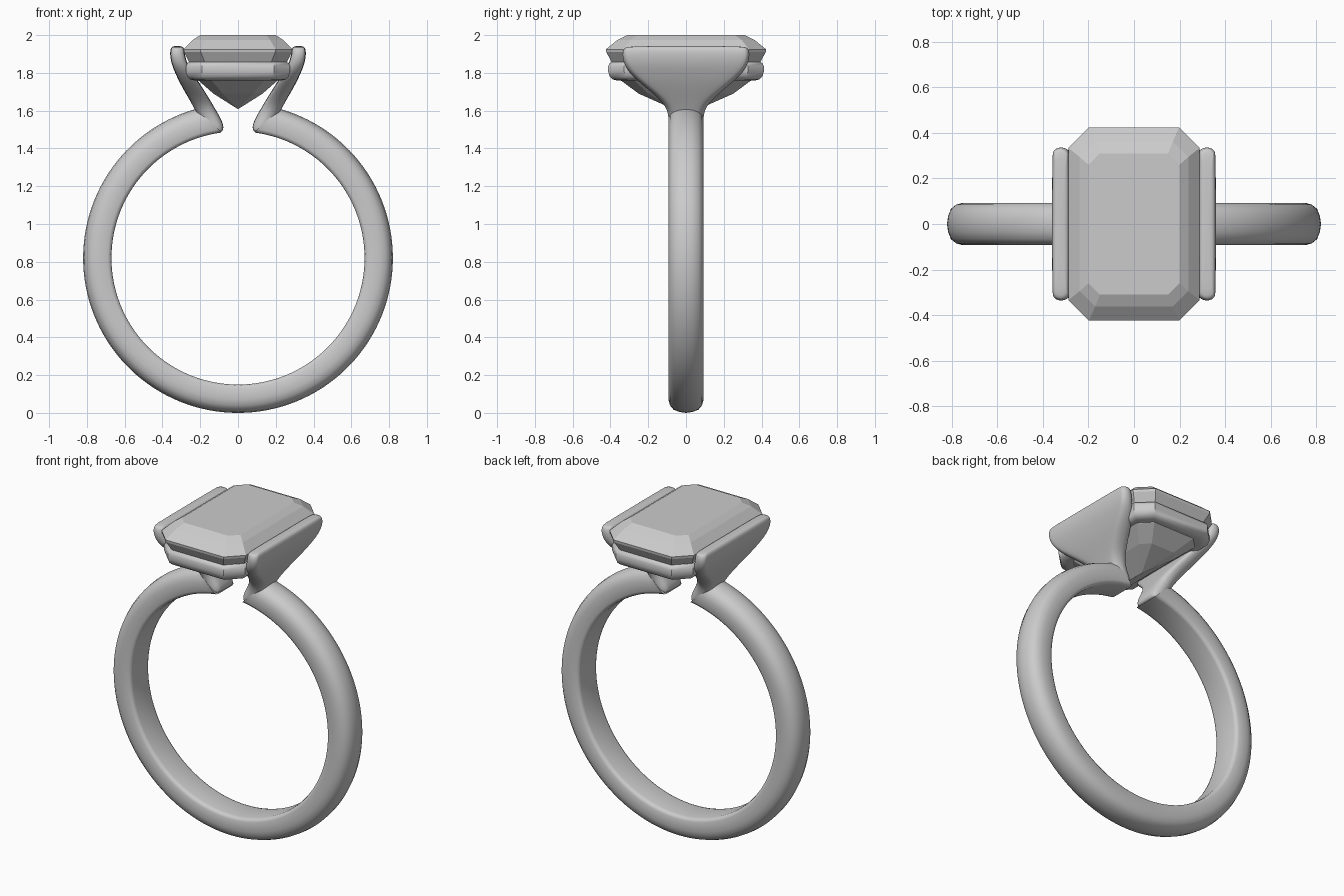
import bpy, bmesh
from math import radians, sin, cos, pi, copysign

if "Cube" in bpy.data.objects:
    bpy.data.objects.remove(bpy.data.objects["Cube"])

grey = bpy.data.materials.new("silver grey")
grey.use_nodes = True
grey.diffuse_color = (0.6, 0.6, 0.6, 1)
grey.node_tree.nodes["Principled BSDF"].inputs["Base Color"].default_value = grey.diffuse_color


def loft(name, loops, caps=True, closed=False, smooth=None, subsurf=0):
    """Skin a stack of equal-length point loops."""
    bm = bmesh.new()
    rows = [[bm.verts.new(p) for p in loop] for loop in loops]
    n = len(rows[0])
    pairs = list(zip(rows, rows[1:]))
    if closed:
        pairs.append((rows[-1], rows[0]))
    for a, b in pairs:
        for i in range(n):
            j = (i + 1) % n
            bm.faces.new((a[i], a[j], b[j], b[i]))
    if caps and not closed:
        bm.faces.new(rows[0])
        bm.faces.new(rows[-1])
    bmesh.ops.recalc_face_normals(bm, faces=bm.faces)
    mesh = bpy.data.meshes.new(name)
    bm.to_mesh(mesh)
    bm.free()
    mesh.materials.append(grey)
    obj = bpy.data.objects.new(name, mesh)
    bpy.context.collection.objects.link(obj)
    if subsurf:
        mod = obj.modifiers.new("round", 'SUBSURF')
        mod.levels = mod.render_levels = subsurf
    if smooth:
        bpy.ops.object.select_all(action='DESELECT')
        obj.select_set(True)
        bpy.context.view_layer.objects.active = obj
        if subsurf:
            bpy.ops.object.shade_smooth()
        else:
            bpy.ops.object.shade_smooth_by_angle(angle=radians(smooth))
    return obj


def octagon(hx, hy, cut, z):
    """Rectangle with clipped corners."""
    quarter = [(hx, hy - cut), (hx - cut, hy)]
    pts = quarter + [(-x, y) for x, y in reversed(quarter)]
    return [(x, y, z) for x, y in pts + [(-x, -y) for x, y in pts]]


# Band: D-shaped section swept round, with slanted ends under the setting
CENTRE = 0.82
half = [(0.67, 0.07), (0.674, 0.085), (0.69, 0.093), (0.75, 0.093),
        (0.78, 0.085), (0.803, 0.066), (0.815, 0.035)]
section = half + [(0.82, 0)] + [(r, -y) for r, y in reversed(half)]
STEPS = 120
band = []
for s in range(STEPS + 1):
    loop = []
    for r, y in section:
        start = radians(7.5 + 8.5 * (r - 0.67) / 0.15)
        a = start + (2 * pi - 2 * start) * s / STEPS
        loop.append((r * sin(a), y, CENTRE + r * cos(a)))
    band.append(loop)
loft("band", band, smooth=50)


# Side claws: broad plates that narrow down into the band ends
def claw_loop(side, z, x_in, x_out, hw):
    cx, hx = (x_in + x_out) / 2, (x_out - x_in) / 2
    r = min(hx, hw) * 0.85
    loop = []
    for k in range(16):
        a = 2 * pi * (k // 4 * 3 + k % 4) / 12 - (k // 4) * 0.0
        a = (k // 4) * pi / 2 + (k % 4) * pi / 6
        mid = (k // 4) * pi / 2 + pi / 4
        x = copysign(hx - r, cos(mid)) + r * cos(a)
        y = copysign(hw - r, sin(mid)) + r * sin(a)
        loop.append((side * (cx + x), y, z))
    return loop


claw_sections = [
    (1.487, 0.09, 0.13, 0.07), (1.495, 0.078, 0.15, 0.085),
    (1.53, 0.075, 0.19, 0.092), (1.60, 0.115, 0.225, 0.094),
    (1.66, 0.15, 0.258, 0.135), (1.74, 0.20, 0.305, 0.235),
    (1.80, 0.24, 0.333, 0.30), (1.85, 0.27, 0.353, 0.33),
    (1.90, 0.282, 0.361, 0.338), (1.93, 0.285, 0.357, 0.33),
    (1.943, 0.297, 0.345, 0.312)]
for label, side in (("left", 1), ("right", -1)):
    loft(label + "_claw", [claw_loop(side, *c) for c in claw_sections],
         smooth=180, subsurf=2)

# Rail: rounded eight-sided collar below the stone's edge
rail_profile = [(0.09, 1.765), (0.045, 1.76), (0.022, 1.766), (0.008, 1.78),
                (0, 1.805), (0, 1.835), (0.007, 1.851), (0.022, 1.86), (0.09, 1.86)]
loft("rail", [octagon(0.276 - d, 0.412 - d, 0.085 - 0.4 * d, z)
              for d, z in rail_profile], closed=True, smooth=40)

# Stone: step-cut facets from keel to table
stone_steps = [
    (0.003, 0.07, 0.002, 1.61), (0.13, 0.25, 0.05, 1.69), (0.21, 0.345, 0.07, 1.76),
    (0.255, 0.39, 0.082, 1.85), (0.285, 0.422, 0.088, 1.91), (0.288, 0.424, 0.09, 1.925),
    (0.238, 0.362, 0.068, 1.975), (0.20, 0.31, 0.05, 2.0)]
loft("stone", [octagon(*s) for s in stone_steps])
